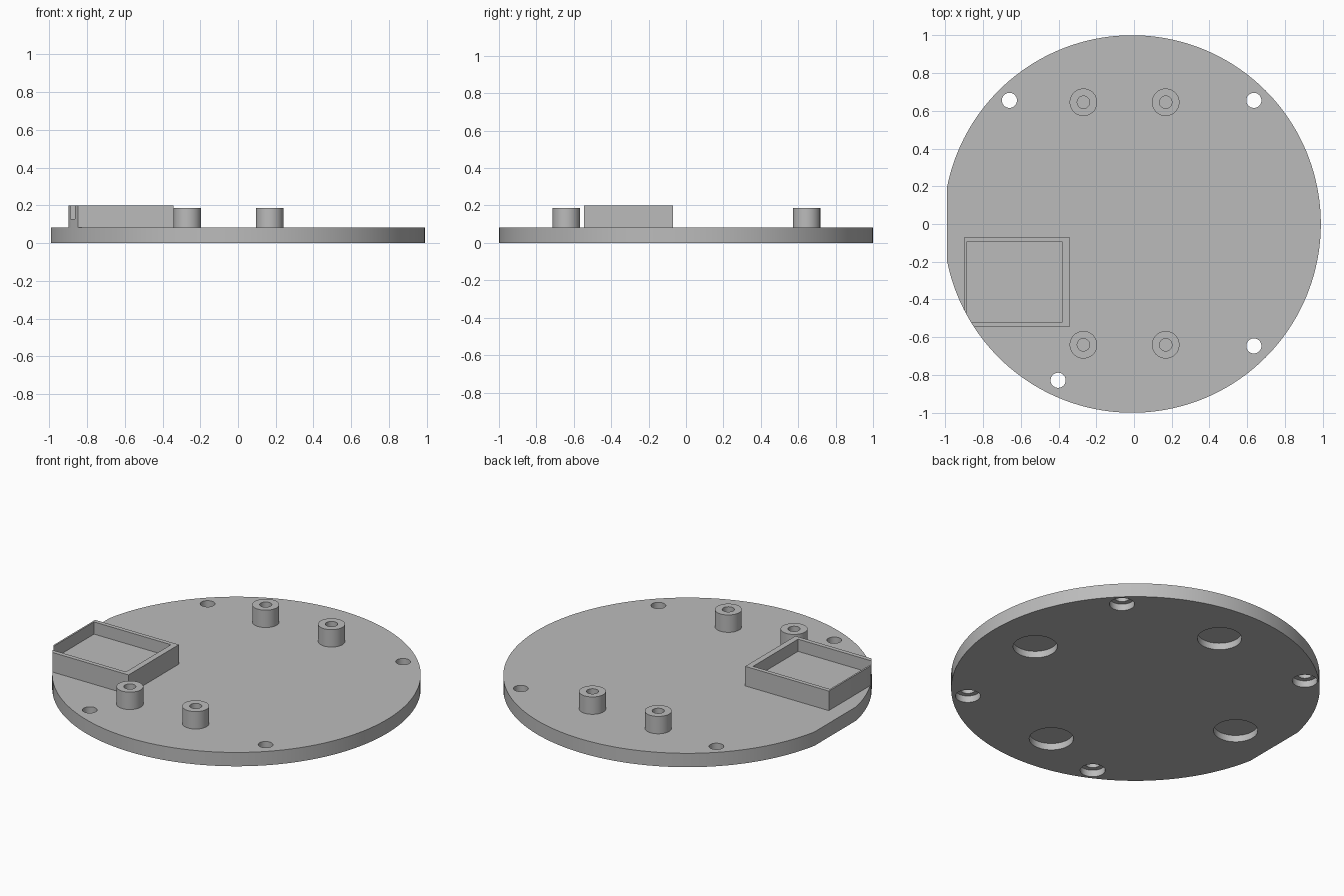
import bpy

cube = bpy.data.objects.get("Cube")
if cube:
    bpy.data.objects.remove(cube, do_unlink=True)

grey = bpy.data.materials.new("plain grey")
grey.use_nodes = True
grey.diffuse_color = (0.5, 0.5, 0.5, 1)
grey.node_tree.nodes["Principled BSDF"].inputs["Base Color"].default_value = (0.5, 0.5, 0.5, 1)

CX = -0.01          # disc centre
TOP = 0.083         # plate thickness
STEP = 0.04         # depth of the underside recesses


def finish(name):
    ob = bpy.context.object
    ob.name = ob.data.name = name
    ob.data.materials.append(grey)
    return ob


def cylinder(name, x, y, r, z0, z1, sides=48):
    bpy.ops.mesh.primitive_cylinder_add(vertices=sides, radius=r, depth=z1 - z0,
                                        location=(x, y, (z0 + z1) / 2))
    return finish(name)


def box(name, x0, x1, y0, y1, z0, z1):
    bpy.ops.mesh.primitive_cube_add(size=1, location=((x0 + x1) / 2, (y0 + y1) / 2, (z0 + z1) / 2))
    ob = finish(name)
    ob.scale = (x1 - x0, y1 - y0, z1 - z0)
    return ob


def carve(target, tool, operation="DIFFERENCE"):
    mod = target.modifiers.new("carve", "BOOLEAN")
    mod.object, mod.operation, mod.solver = tool, operation, "EXACT"
    bpy.context.view_layer.objects.active = target
    bpy.ops.object.modifier_apply(modifier=mod.name)
    bpy.data.objects.remove(tool, do_unlink=True)


def smooth(ob):
    bpy.ops.object.select_all(action="DESELECT")
    ob.select_set(True)
    bpy.context.view_layer.objects.active = ob
    bpy.ops.object.shade_smooth_by_angle(angle=0.5)


# Round base plate with one flat edge
plate = cylinder("base_plate", CX, 0, 1, 0, TOP, 160)
carve(plate, box("flat_cutter", -1.2, -0.99, -1, 1, -0.1, 0.3))

# Counterbored screw holes
for x, y in ((-0.66, 0.655), (0.635, 0.655), (0.635, -0.646), (-0.402, -0.828)):
    carve(plate, cylinder("hole_cutter", x, y, 0.04, -0.1, 0.3))
    carve(plate, cylinder("counterbore_cutter", x, y, 0.068, -0.1, STEP))

# Round magnet pockets underneath
for x, y in ((0.71, 0), (-0.71, 0), (0, 0.71), (0, -0.71)):
    carve(plate, cylinder("pocket_cutter", CX + x, y, 0.12, -0.1, STEP))
smooth(plate)

# Hollow standoffs
for side, x in (("right", -0.268), ("left", 0.168)):
    for end, y in (("back", 0.645), ("front", -0.64)):
        post = cylinder(f"standoff_{end}_{side}", x, y, 0.073, TOP, 0.187)
        carve(post, cylinder("bore_cutter", x, y, 0.033, TOP + 0.002, 0.3))
        smooth(post)

# Open tray, trimmed by the plate rim
tray = box("tray", -0.897, -0.343, -0.546, -0.07, TOP, 0.2)
carve(tray, box("tray_cutter", -0.887, -0.378, -0.52, -0.095, 0.127, 0.3))
carve(tray, cylinder("rim_trimmer", CX, 0, 1, -0.1, 0.4, 160), "INTERSECT")
smooth(tray)
